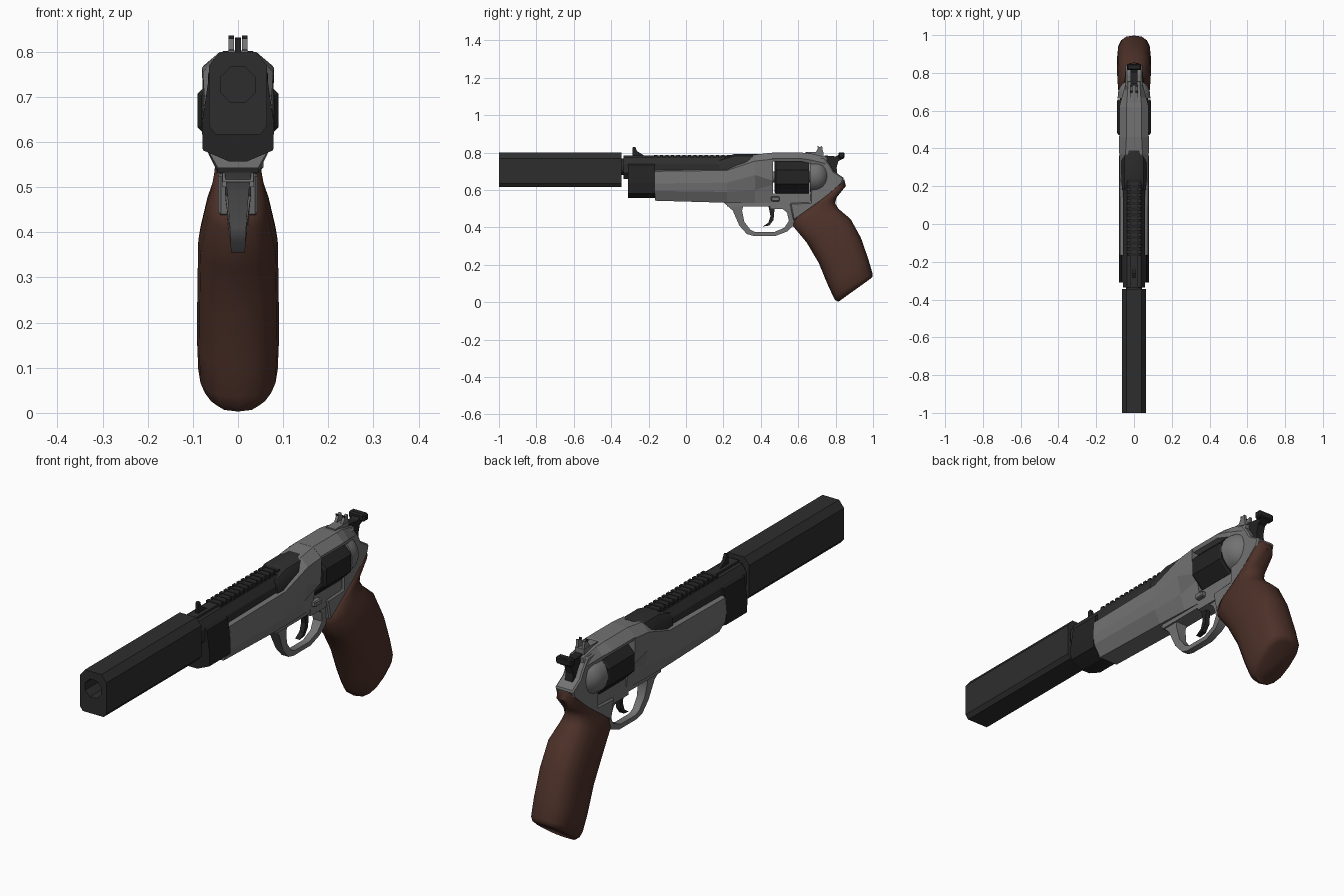
import bpy, bmesh, math
from mathutils import Vector

if "Cube" in bpy.data.objects:
    bpy.data.objects.remove(bpy.data.objects["Cube"], do_unlink=True)


def material(name, colour):
    m = bpy.data.materials.new(name)
    m.use_nodes = True
    m.diffuse_color = (*colour, 1)
    bsdf = m.node_tree.nodes["Principled BSDF"]
    bsdf.inputs["Base Color"].default_value = (*colour, 1)
    bsdf.inputs["Roughness"].default_value = 0.6
    return m


STEEL = material("frame grey", (0.17, 0.17, 0.17))
DARK = material("dark steel", (0.027, 0.027, 0.027))
BLACK = material("black steel", (0.017, 0.017, 0.017))
WOOD = material("brown wood", (0.075, 0.031, 0.022))


def finish(name, bm, mat, smooth=0, bevel=0):
    """Turn a bmesh into a named object with shading and an optional bevel."""
    bmesh.ops.recalc_face_normals(bm, faces=bm.faces)
    mesh = bpy.data.meshes.new(name)
    bm.to_mesh(mesh)
    bm.free()
    mesh.materials.append(mat)
    if smooth:
        mesh.polygons.foreach_set("use_smooth", [True] * len(mesh.polygons))
        mesh.set_sharp_from_angle(angle=math.radians(smooth))
    ob = bpy.data.objects.new(name, mesh)
    bpy.context.scene.collection.objects.link(ob)
    if bevel:
        mod = ob.modifiers.new("Bevel", "BEVEL")
        mod.width = bevel
        mod.limit_method = "ANGLE"
    return ob


def loft(name, rings, mat, **kw):
    """Skin a row of closed rings and cap both ends."""
    bm = bmesh.new()
    rows = [[bm.verts.new(p) for p in ring] for ring in rings]
    n = len(rows[0])
    for a, b in zip(rows, rows[1:]):
        for i in range(n):
            j = (i + 1) % n
            bm.faces.new((a[i], a[j], b[j], b[i]))
    bm.faces.new(rows[0])
    bm.faces.new(rows[-1][::-1])
    return finish(name, bm, mat, **kw)


def prism(name, outline, w, mat, x=0, **kw):
    """Extrude a (y, z) outline sideways by half width w about x."""
    return loft(name, [[(x + s * w, y, z) for y, z in outline] for s in (-1, 1)], mat, **kw)


def section(y, half):
    """Mirror a bottom-to-top half section of (x, z) points at depth y."""
    return [(x, y, z) for x, z in half] + [(-x, y, z) for x, z in reversed(half)]


def tube(name, stations, z, n, mat, **kw):
    """Lathe (y, radius) stations round the y axis at height z."""
    rings = []
    for y, r in stations:
        angles = [2 * math.pi * (i + 0.5) / n for i in range(n)]
        rings.append([(r * math.cos(a), y, z + r * math.sin(a)) for a in angles])
    return loft(name, rings, mat, **kw)


def box(name, x, y, z, mat, **kw):
    return prism(name, [(y[0], z[0]), (y[1], z[0]), (y[1], z[1]), (y[0], z[1])],
                 (x[1] - x[0]) / 2, mat, x=(x[0] + x[1]) / 2, **kw)


# Suppressor with a bore cut into it
can = [(0.05, 0.617), (0.064, 0.635), (0.064, 0.77), (0.04, 0.80)]
suppressor = loft("suppressor", [section(y, can) for y in (-1, -0.345)], DARK)
bore = tube("bore_cutter", [(-1.1, 0.042), (-0.5, 0.042)], 0.727, 8, DARK)
bore.hide_render = True
bore.hide_set(True)
cut = suppressor.modifiers.new("Bore", "BOOLEAN")
cut.object = bore
cut.operation = "DIFFERENCE"
cut.solver = "EXACT"
tube("suppressor_mount", [(-0.36, 0.045), (-0.32, 0.045)], 0.725, 12, DARK, smooth=40)

# Barrel and the sleeve where it enters the frame
barrel = [(0.03, 0.66), (0.058, 0.69), (0.058, 0.74), (0.038, 0.775)]
loft("barrel", [section(y, barrel) for y in (-0.335, 0.3)], DARK)
sleeve_front = [(0.04, 0.66), (0.064, 0.69), (0.064, 0.735), (0.05, 0.758), (0.025, 0.768)]
sleeve_back = [(0.04, 0.66), (0.067, 0.69), (0.067, 0.75), (0.05, 0.782), (0.025, 0.793)]
loft("barrel_sleeve", [section(0.18, sleeve_front), section(0.26, sleeve_back),
                       section(0.39, sleeve_back)], DARK, smooth=35)

# Slotted rib along the top
box("rib_base", (-0.022, 0.022), (-0.335, 0.24), (0.765, 0.785), DARK)
for i in range(14):
    y = -0.17 + i * 0.03
    box(f"rib_tooth_{i + 1}", (-0.036, 0.036), (y, y + 0.017), (0.765, 0.787), BLACK)

# Front sight
prism("front_sight", [(-0.285, 0.78), (-0.285, 0.828), (-0.272, 0.832),
                      (-0.262, 0.808), (-0.225, 0.785)], 0.007, BLACK)

# Block under the muzzle
block = [(0.02, 0.557), (0.078, 0.582), (0.08, 0.64), (0.066, 0.735), (0.05, 0.75)]
loft("muzzle_block", [section(y, block) for y in (-0.31, -0.165)], BLACK)

# Frame front: long lug rising into the cylinder housing
lug = [(0.045, 0.543), (0.074, 0.595), (0.08, 0.635), (0.074, 0.70), (0.05, 0.71)]
lug_mid = [(0.045, 0.532), (0.073, 0.59), (0.08, 0.64), (0.075, 0.705), (0.05, 0.715)]
rise = [(0.04, 0.53), (0.06, 0.6), (0.078, 0.68), (0.078, 0.755), (0.045, 0.79)]
house = [(0.035, 0.53), (0.05, 0.63), (0.076, 0.65), (0.08, 0.765), (0.04, 0.80)]
loft("frame_front", [section(-0.165, lug), section(0.22, lug_mid), section(0.37, rise),
                     section(0.465, house)], STEEL)

# Straps above and below the cylinder
strap = [(0.072, 0.752), (0.078, 0.768), (0.04, 0.80)]
strap_back = [(0.06, 0.74), (0.065, 0.76), (0.036, 0.795)]
strap_tail = [(0.038, 0.70), (0.042, 0.74), (0.03, 0.775)]
loft("top_strap", [section(0.46, strap), section(0.62, strap), section(0.67, strap_back),
                   section(0.755, strap_tail)], STEEL)
box("bottom_strap", (-0.036, 0.036), (0.45, 0.69), (0.50, 0.582), STEEL)

# Frame rear, running down behind the grip edge
rear = [(0.665, 0.78), (0.74, 0.775), (0.77, 0.735), (0.79, 0.70), (0.845, 0.665),
        (0.835, 0.635), (0.75, 0.56), (0.575, 0.435), (0.555, 0.53), (0.665, 0.535)]
prism("frame_rear", rear, 0.044, STEEL, bevel=0.006)

# Cylinder, its pin and the recoil shield
tube("cylinder", [(0.472, 0.088), (0.482, 0.097), (0.652, 0.097), (0.66, 0.092)],
     0.67, 8, BLACK)
tube("cylinder_pin", [(0.45, 0.03), (0.70, 0.03)], 0.67, 12, STEEL, smooth=40)
shield = [(0.664, 0.088)]
shield += [(0.69 + 0.075 * math.sin(a), 0.086 * math.cos(a))
           for a in (math.radians(15 * k) for k in range(6))]
tube("recoil_shield", shield, 0.675, 20, STEEL, smooth=50)
box("crane_latch", (0.03, 0.056), (0.455, 0.50), (0.54, 0.565), STEEL, bevel=0.004)

# Rear sight with a notch and dark tips
box("sight_base", (-0.022, 0.022), (0.64, 0.735), (0.775, 0.803), STEEL)
post = [(0.66, 0.795), (0.695, 0.805), (0.708, 0.828), (0.728, 0.835), (0.735, 0.78)]
for side, x in (("right", -0.015), ("left", 0.015)):
    prism(f"rear_sight_{side}", post, 0.006, STEEL, x=x)
    box(f"sight_tip_{side}", (x - 0.006, x + 0.006), (0.704, 0.708), (0.828, 0.836), BLACK)

# Hammer with a wide thumb spur
prism("hammer", [(0.73, 0.70), (0.74, 0.785), (0.80, 0.78), (0.845, 0.80), (0.845, 0.77),
                 (0.815, 0.755), (0.805, 0.72), (0.81, 0.68)], 0.018, BLACK)
box("hammer_spur", (-0.038, 0.038), (0.815, 0.848), (0.77, 0.802), BLACK, bevel=0.006)

# Trigger guard: outer point, inner point and half width
guard = [((0.20, 0.535), (0.31, 0.535), 0.03), ((0.25, 0.49), (0.30, 0.49), 0.024),
         ((0.285, 0.41), (0.312, 0.43), 0.018), ((0.325, 0.365), (0.345, 0.387), 0.016),
         ((0.36, 0.355), (0.37, 0.375), 0.015), ((0.48, 0.355), (0.47, 0.375), 0.015),
         ((0.54, 0.378), (0.525, 0.398), 0.017), ((0.58, 0.415), (0.55, 0.435), 0.022),
         ((0.60, 0.47), (0.54, 0.48), 0.028), ((0.60, 0.535), (0.49, 0.52), 0.03)]
loft("trigger_guard", [[(-w, *o), (w, *o), (w, *i), (-w, *i)] for o, i, w in guard],
     STEEL, smooth=35)
box("guard_root", (-0.034, 0.034), (0.22, 0.58), (0.512, 0.54), STEEL)

# Trigger blade
prism("trigger", [(0.44, 0.52), (0.452, 0.46), (0.44, 0.425), (0.41, 0.405), (0.445, 0.41),
                  (0.468, 0.44), (0.475, 0.52)], 0.011, BLACK)

# Grip: front point, back point and half width of each section
grip = [((0.815, 0.632), (0.846, 0.657), 0.040), ((0.745, 0.575), (0.855, 0.622), 0.047),
        ((0.66, 0.51), (0.805, 0.56), 0.052), ((0.575, 0.45), (0.797, 0.53), 0.060),
        ((0.57, 0.41), (0.815, 0.50), 0.072), ((0.645, 0.32), (0.88, 0.445), 0.088),
        ((0.71, 0.21), (0.935, 0.345), 0.090), ((0.755, 0.10), (0.975, 0.23), 0.091),
        ((0.785, 0.035), (0.997, 0.155), 0.088), ((0.797, 0.012), (0.998, 0.138), 0.078),
        ((0.815, 0.003), (0.985, 0.125), 0.062)]
rings = []
for front, back, w in grip:
    f, b = Vector((0, *front)), Vector((0, *back))
    ring = []
    for k in range(16):
        a = 2 * math.pi * k / 16
        # squared-off oval
        c, s = (math.copysign(abs(t) ** 0.75, t) for t in (math.cos(a), math.sin(a)))
        ring.append((f + b) / 2 + (b - f) / 2 * c + Vector((w * s, 0, 0)))
    rings.append(ring)
loft("grip", rings, WOOD, smooth=50)
